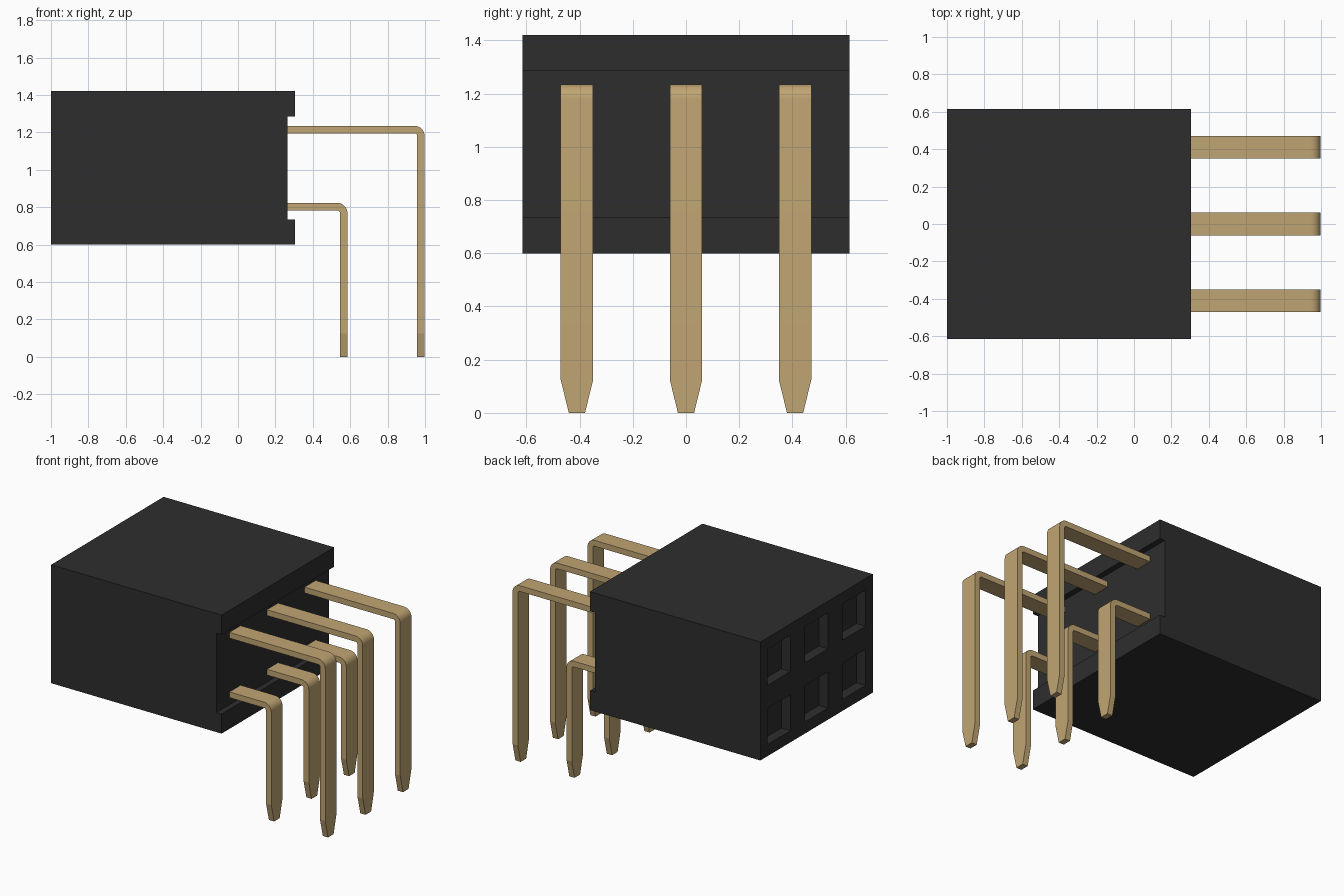
import bpy, bmesh, math

default = bpy.data.objects.get("Cube")
if default:
    bpy.data.objects.remove(default, do_unlink=True)


def material(name, rgb):
    m = bpy.data.materials.new(name)
    m.use_nodes = True
    m.diffuse_color = (*rgb, 1)
    m.node_tree.nodes["Principled BSDF"].inputs["Base Color"].default_value = (*rgb, 1)
    return m


black = material("black plastic", (0.027, 0.027, 0.027))
gold = material("gold metal", (0.53, 0.375, 0.17))


def loft(bm, rings):
    """Bridge closed rings of points and cap both ends."""
    rings = [[bm.verts.new(p) for p in ring] for ring in rings]
    for a, b in zip(rings, rings[1:]):
        for i in range(len(a)):
            j = (i + 1) % len(a)
            bm.faces.new((a[i], a[j], b[j], b[i]))
    bm.faces.new(rings[0])
    bm.faces.new(rings[-1])
    bmesh.ops.recalc_face_normals(bm, faces=bm.faces)


def finish(bm, name, mat):
    mesh = bpy.data.meshes.new(name)
    bm.to_mesh(mesh)
    bm.free()
    mesh.materials.append(mat)
    obj = bpy.data.objects.new(name, mesh)
    bpy.context.collection.objects.link(obj)
    return obj


PITCH = 0.41

# Housing: grooved profile run along y, one section per pin column
BOTTOM, TOP = 0.60, 1.42
profile = [(-1, BOTTOM), (0.305, BOTTOM), (0.305, 0.735), (0.265, 0.735),
           (0.265, 1.285), (0.305, 1.285), (0.305, TOP), (-1, TOP),
           (-1, (BOTTOM + TOP) / 2)]
bm = bmesh.new()
loft(bm, [[(x, k * PITCH, z) for x, z in profile] for k in (-1.5, -0.5, 0.5, 1.5)])

# Square sockets: one recess in each cell of the mating face
cells = [f for f in bm.faces if f.normal.x < -0.9]
bmesh.ops.inset_individual(bm, faces=cells, thickness=0.08, use_even_offset=True)
bmesh.ops.inset_individual(bm, faces=cells, thickness=0, depth=-0.07)
finish(bm, "housing", black)


# Pins: flat strip, bent down with a rounded elbow and a tapered tip
def pin(name, y, reach, height, thick=0.04, half=0.061, radius=0.055):
    cx, cz = reach - radius, height - radius
    inner = radius - thick
    stations = [((0.24, height - thick), (0.24, height), half)]
    steps = 8
    for i in range(steps + 1):
        a = math.pi / 2 * (1 - i / steps)
        c, s = math.cos(a), math.sin(a)
        stations.append(((cx + inner * c, cz + inner * s),
                         (cx + radius * c, cz + radius * s), half))
    for z, w in ((0.125, half), (0, half / 2)):
        stations.append(((reach - thick, z), (reach, z), w))
    bm = bmesh.new()
    loft(bm, [[(a[0], y - w, a[1]), (b[0], y - w, b[1]),
               (b[0], y + w, b[1]), (a[0], y + w, a[1])] for a, b, w in stations])
    obj = finish(bm, name, gold)
    bpy.ops.object.select_all(action='DESELECT')
    obj.select_set(True)
    bpy.context.view_layer.objects.active = obj
    bpy.ops.object.shade_smooth_by_angle(angle=math.radians(12))


for column, label in ((-1, "front"), (0, "middle"), (1, "back")):
    pin(f"upper_pin_{label}", column * PITCH, 0.998, 1.235)
    pin(f"lower_pin_{label}", column * PITCH, 0.585, 0.823)
